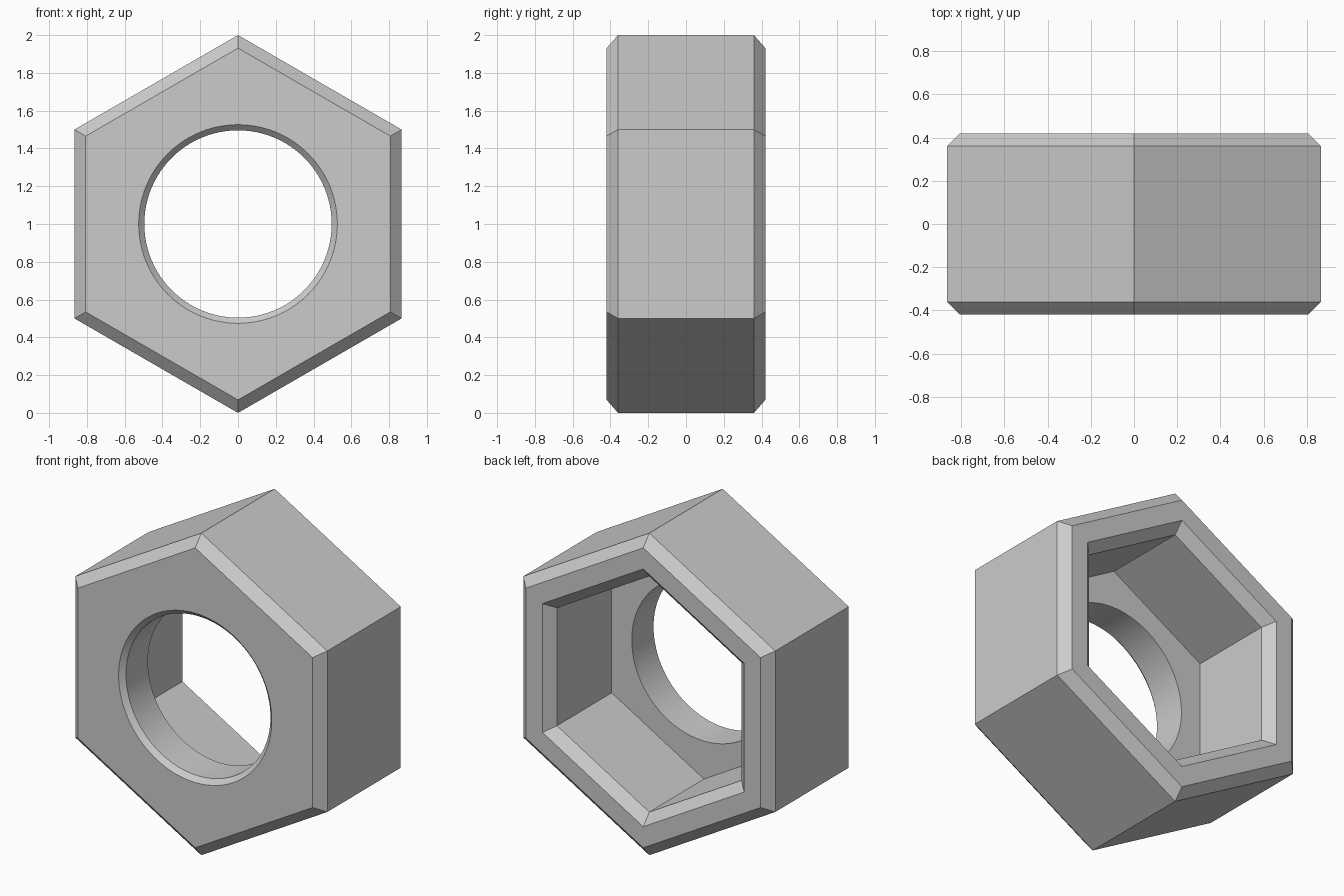
import bpy
import bmesh
from math import cos, sin, pi, radians

cube = bpy.data.objects.get("Cube")
if cube:
    bpy.data.objects.remove(cube, do_unlink=True)

SIDES = 6
ARC = 16  # hole segments per hexagon side

# Rings as (radius, y): outer shell and pocket are hexagonal, the bore is round
HEX_RINGS = [(0.931, -0.42), (1.0, -0.36), (1.0, 0.36), (0.931, 0.42),
             (0.80, 0.42), (0.732, 0.36), (0.732, -0.176)]
ROUND_RINGS = [(0.496, -0.176), (0.496, -0.39), (0.526, -0.42)]

steel = bpy.data.materials.new("plain grey steel")
steel.use_nodes = True
steel.diffuse_color = (0.6, 0.6, 0.6, 1)
steel.node_tree.nodes["Principled BSDF"].inputs["Base Color"].default_value = (0.6, 0.6, 0.6, 1)

bm = bmesh.new()


def ring(radius, y, count):
    angles = [pi / 2 + 2 * pi * i / count for i in range(count)]
    return [bm.verts.new((radius * cos(a), y, 1 + radius * sin(a))) for a in angles]


def bridge(a, b, smooth=False):
    """Join two rings of equal count with quads."""
    n = len(a)
    for i in range(n):
        j = (i + 1) % n
        bm.faces.new((a[i], a[j], b[j], b[i])).smooth = smooth


def hex_to_round(hexagon, circle):
    """Fill the flat face between a hexagon and the round hole inside it."""
    for i in range(SIDES):
        arc = [circle[(i * ARC + k) % len(circle)] for k in range(ARC + 1)]
        bm.faces.new([hexagon[(i + 1) % SIDES], hexagon[i]] + arc)


hexes = [ring(r, y, SIDES) for r, y in HEX_RINGS]
rounds = [ring(r, y, SIDES * ARC) for r, y in ROUND_RINGS]

# Chamfered shell, back rim and hexagonal pocket
for a, b in zip(hexes, hexes[1:]):
    bridge(a, b)
# Bore wall and its chamfer
for a, b in zip(rounds, rounds[1:]):
    bridge(a, b, smooth=True)
# Pocket floor and front face
hex_to_round(hexes[-1], rounds[0])
hex_to_round(hexes[0], rounds[-1])

bmesh.ops.recalc_face_normals(bm, faces=bm.faces)
mesh = bpy.data.meshes.new("hex_nut")
bm.to_mesh(mesh)
bm.free()
mesh.materials.append(steel)

nut = bpy.data.objects.new("hex_nut", mesh)
bpy.context.collection.objects.link(nut)
bpy.ops.object.select_all(action="DESELECT")
nut.select_set(True)
bpy.context.view_layer.objects.active = nut
bpy.ops.object.shade_smooth_by_angle(angle=radians(25))
